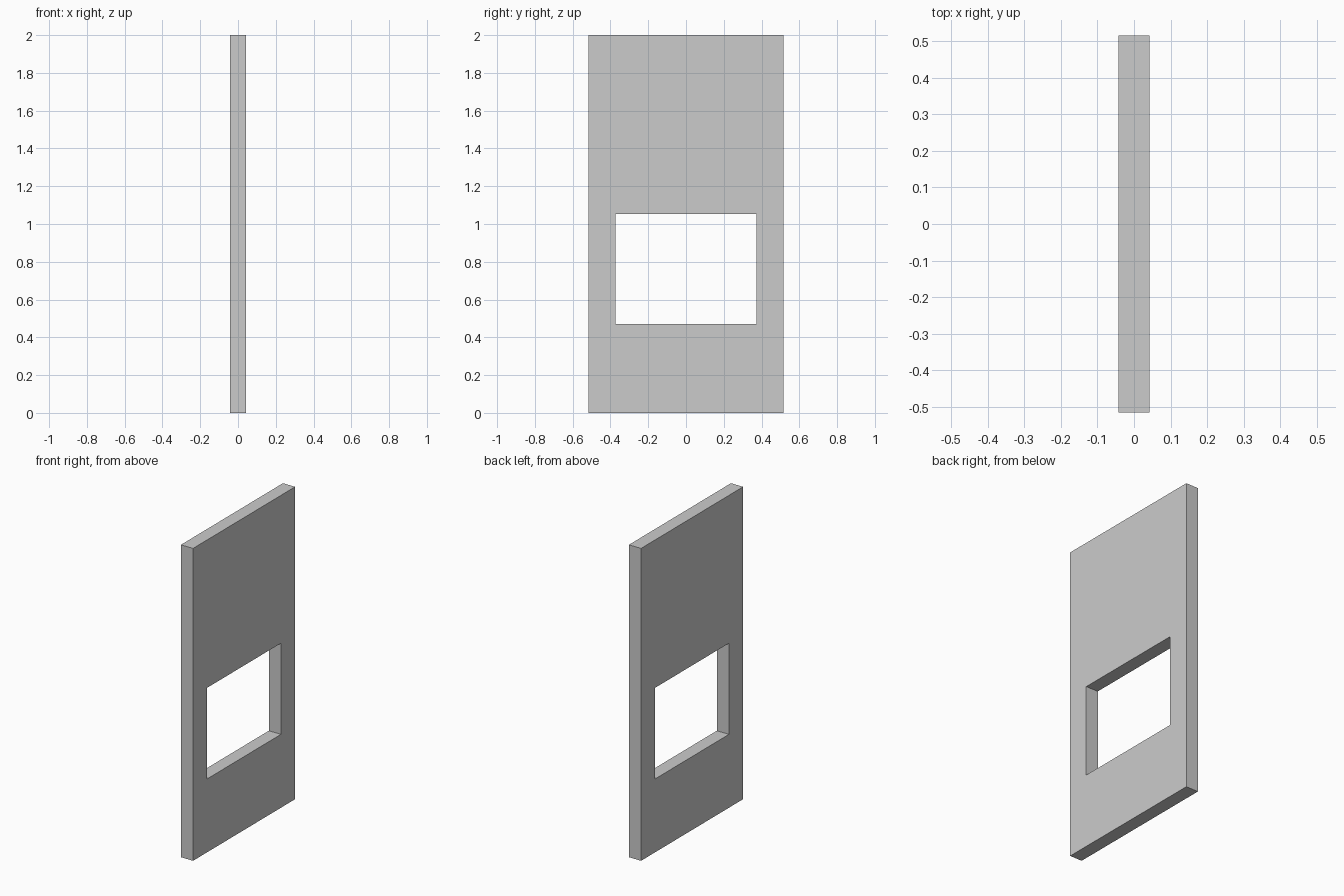
import bpy
import bmesh

if "Cube" in bpy.data.objects:
    bpy.data.objects.remove(bpy.data.objects["Cube"])

THICKNESS = 0.086


def rectangle(bm, half_width, z0, z1):
    x = -THICKNESS / 2
    corners = [(-half_width, z0), (half_width, z0), (half_width, z1), (-half_width, z1)]
    return [bm.verts.new((x, y, z)) for y, z in corners]


# Wall panel outline and window opening, bridged into a flat frame
bm = bmesh.new()
outer = rectangle(bm, 0.516, 0.0, 2.0)
inner = rectangle(bm, 0.373, 0.47, 1.053)
for i in range(4):
    j = (i + 1) % 4
    bm.faces.new((outer[i], outer[j], inner[j], inner[i]))

# Give the frame its thickness along x
result = bmesh.ops.extrude_face_region(bm, geom=bm.faces[:], use_keep_orig=True)
moved = [v for v in result["geom"] if isinstance(v, bmesh.types.BMVert)]
bmesh.ops.translate(bm, verts=moved, vec=(THICKNESS, 0, 0))
bmesh.ops.recalc_face_normals(bm, faces=bm.faces[:])

mesh = bpy.data.meshes.new("wall_panel")
bm.to_mesh(mesh)
bm.free()
panel = bpy.data.objects.new("wall_panel", mesh)
bpy.context.collection.objects.link(panel)
